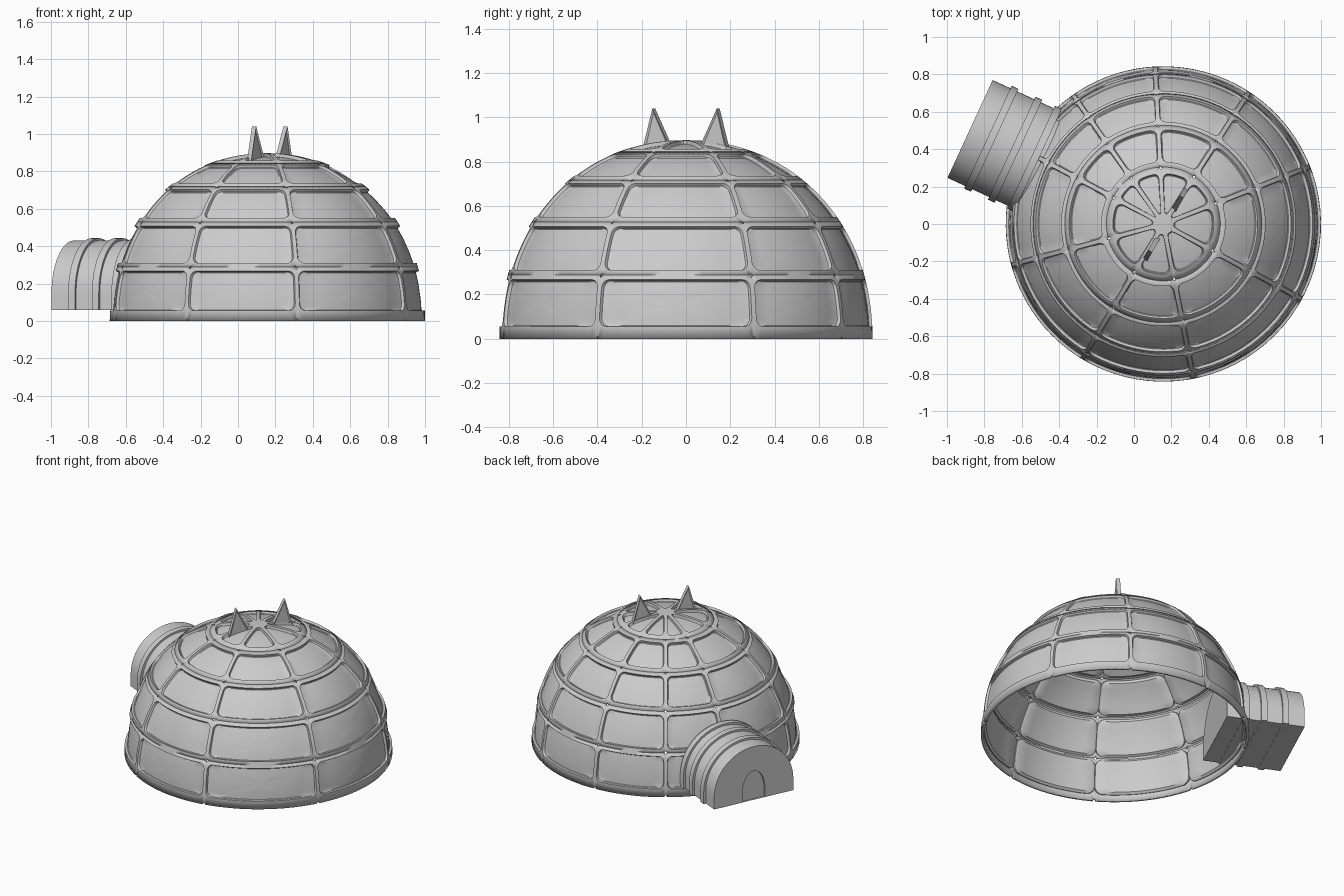
import bpy, bmesh
from math import sin, cos, asin, pi, radians
from mathutils import Vector, Matrix

if "Cube" in bpy.data.objects:
    bpy.data.objects.remove(bpy.data.objects["Cube"], do_unlink=True)

grey = bpy.data.materials.new("plain grey")
grey.use_nodes = True
COLOR = (0.6, 0.6, 0.6, 1)
grey.diffuse_color = COLOR
grey.node_tree.nodes["Principled BSDF"].inputs["Base Color"].default_value = COLOR


def finish(bm, name, place=None, smooth=True):
    bmesh.ops.recalc_face_normals(bm, faces=bm.faces)
    if place:
        bm.transform(place)
    mesh = bpy.data.meshes.new(name)
    bm.to_mesh(mesh)
    bm.free()
    mesh.materials.append(grey)
    obj = bpy.data.objects.new(name, mesh)
    bpy.context.collection.objects.link(obj)
    if smooth:
        bpy.ops.object.select_all(action='DESELECT')
        obj.select_set(True)
        bpy.context.view_layer.objects.active = obj
        bpy.ops.object.shade_smooth_by_angle(angle=radians(32))
    return obj


# Dome surface: a slightly squared ellipse of revolution
RAD, HIGH, POWER = 0.843, 0.897, 2.1
CENTRE = Vector((0.157, 0, 0))


def tilt(z):
    return asin(min(1, z / HIGH) ** (POWER / 2))


def ring_radius(t):
    return RAD * max(0, cos(t)) ** (2 / POWER)


def dome_point(az, t, depth):
    r, z = ring_radius(t), HIGH * max(0, sin(t)) ** (2 / POWER)
    n = Vector(((r / RAD) ** (POWER - 1) / RAD, (z / HIGH) ** (POWER - 1) / HIGH)).normalized()
    r, z = max(0, r - n.x * depth), z - n.y * depth
    return Vector((r * cos(az), r * sin(az), z))


def rounded_loop(cu, cv, side=10, arc=5):
    """Square outline from -1 to 1, with its corners rounded, and the plain square to match."""
    soft, hard = [], []
    for k in range(4):
        a0 = k * pi / 2
        sx, sy = ((1, 1), (-1, 1), (-1, -1), (1, -1))[k]
        for i in range(arc + 1):
            a = a0 + pi / 2 * i / arc
            soft.append(Vector((sx * (1 - cu) + cu * cos(a), sy * (1 - cv) + cv * sin(a))))
            # Square points slide around the corner
            p = Vector((cos(a), sin(a)))
            p /= max(abs(p.x), abs(p.y))
            hard.append(Vector((sx * (1 - cu) + cu * p.x, sy * (1 - cv) + cv * p.y)))
        nx, ny = ((-1, 1), (-1, -1), (1, -1), (1, 1))[k]
        end = Vector((nx * (1 - cu), ny)) if k % 2 == 0 else Vector((nx, ny * (1 - cv)))
        start = soft[-1].copy()
        for i in range(1, side):
            p = start.lerp(end, i / side)
            soft.append(p)
            hard.append(p.copy())
    return soft, hard


STRIP, RECESS, CORNER = 0.011, 0.018, 0.035
azimuths = [radians(a) for a in (21.5, 57, 93, 125, 152, 195, 239, 281, 331.5, 381.5)]
# Each row: cell bottom, block bottom, block top, cell top
rows = [(0, 0.055, 0.267, 0.288), (0.288, 0.31, 0.507, 0.528), (0.528, 0.55, 0.702, 0.718),
        (0.718, 0.736, 0.834, 0.845), (0.845, 0.857, 0.8955, HIGH)]


def add_block(bm, a0, a1, row):
    c0, b0, b1, c1 = (tilt(z) for z in row)
    mid, half = (a0 + a1) / 2, (a1 - a0) / 2
    width = 2 * half * ring_radius((b0 + b1) / 2)
    soft, hard = rounded_loop(min(0.4, 2 * CORNER / width), min(0.4, 2 * CORNER / ((b1 - b0) * 0.87)))

    def on_block(p, scale, depth):
        t = (b0 + b1) / 2 + p.y * scale * (b1 - b0) / 2
        edge = max(0.08, 1 - STRIP / (max(0.001, ring_radius(t)) * half))
        return dome_point(mid + p.x * scale * half * edge, t, depth)

    loops = [[dome_point(mid + p.x * half, c0 + (p.y + 1) / 2 * (c1 - c0), 0) for p in hard]]
    for scale, depth in ((1, 0), (0.985, RECESS * 0.8), (0.95, RECESS), (0.75, RECESS),
                         (0.5, RECESS), (0.25, RECESS)):
        loops.append([on_block(p, scale, depth) for p in soft])
    rings = [[bm.verts.new(p) for p in loop] for loop in loops]
    n = len(soft)
    for lower, upper in zip(rings, rings[1:]):
        for i in range(n):
            j = (i + 1) % n
            bm.faces.new((lower[i], lower[j], upper[j], upper[i]))
    hub = bm.verts.new(on_block(Vector((0, 0)), 0, RECESS))
    for i in range(n):
        bm.faces.new((rings[-1][i], rings[-1][(i + 1) % n], hub))


bm = bmesh.new()
for row in rows:
    for a0, a1 in zip(azimuths, azimuths[1:]):
        add_block(bm, a0, a1, row)
bmesh.ops.remove_doubles(bm, verts=bm.verts, dist=0.0008)
bmesh.ops.dissolve_degenerate(bm, edges=bm.edges, dist=0.0003)
dome = finish(bm, "dome_shell", Matrix.Translation(CENTRE))
shell = dome.modifiers.new("thickness", 'SOLIDIFY')
shell.thickness, shell.offset = 0.018, -1

# Entrance tunnel, modelled along +x from the dome centre
FLOOR, SPRING, HALF = 0.06, 0.145, 0.288
tunnel_place = Matrix.Translation((0.163, 0.028, 0)) @ Matrix.Rotation(radians(155.2), 4, 'Z')


def arch(half, floor, spring, rise, steps):
    curve = [(half * cos(pi * i / steps), spring + rise * sin(pi * i / steps)) for i in range(steps + 1)]
    return [(half, floor)] + curve + [(-half, floor)]


def add_prism(bm, outline, x0, x1, front=True):
    back, face = ([bm.verts.new((x, y, z)) for y, z in outline] for x in (x0, x1))
    bm.faces.new(back)
    if front:
        bm.faces.new(face)
    for i in range(len(outline)):
        j = (i + 1) % len(outline)
        bm.faces.new((back[i], back[j], face[j], face[i]))
    return face


bm = bmesh.new()
END = 1.145
front = add_prism(bm, arch(HALF, FLOOR, SPRING, 0.285, 32), 0.64, END, front=False)
# Recessed doorway in the end wall
outline = arch(0.083, FLOOR, 0.12, 0.14, 16)
rim = [bm.verts.new((END, y, z)) for y, z in outline]
deep = [bm.verts.new((END - 0.015, y, z)) for y, z in outline]
bm.faces.new(front + rim[::-1])
bm.faces.new(deep)
for i in range(len(rim) - 1):
    bm.faces.new((rim[i], rim[i + 1], deep[i + 1], deep[i]))
finish(bm, "entrance_tunnel", tunnel_place)

for number, x in enumerate((1.02, 0.88, 0.765), 1):
    bm = bmesh.new()
    add_prism(bm, arch(HALF + 0.015, FLOOR - 0.002, SPRING, 0.298, 32), x - 0.02, x + 0.02)
    finish(bm, f"tunnel_band_{number}", tunnel_place)

# Two pointed ears with sunken triangles on both faces
ear_place = Matrix.Translation((0.17, 0, 0)) @ Matrix.Rotation(radians(-30), 4, 'Z')
for side, name in ((1, "left_ear"), (-1, "right_ear")):
    bm = bmesh.new()
    add_prism(bm, [(0.07 * side, 0.85), (0.222 * side, 0.85), (0.168 * side, 1.04)], -0.013, 0.013)
    bmesh.ops.recalc_face_normals(bm, faces=bm.faces)
    flats = [f for f in bm.faces if len(f.verts) == 3]
    bmesh.ops.inset_individual(bm, faces=flats, thickness=0.018, depth=-0.007)
    finish(bm, name, ear_place, smooth=False)
